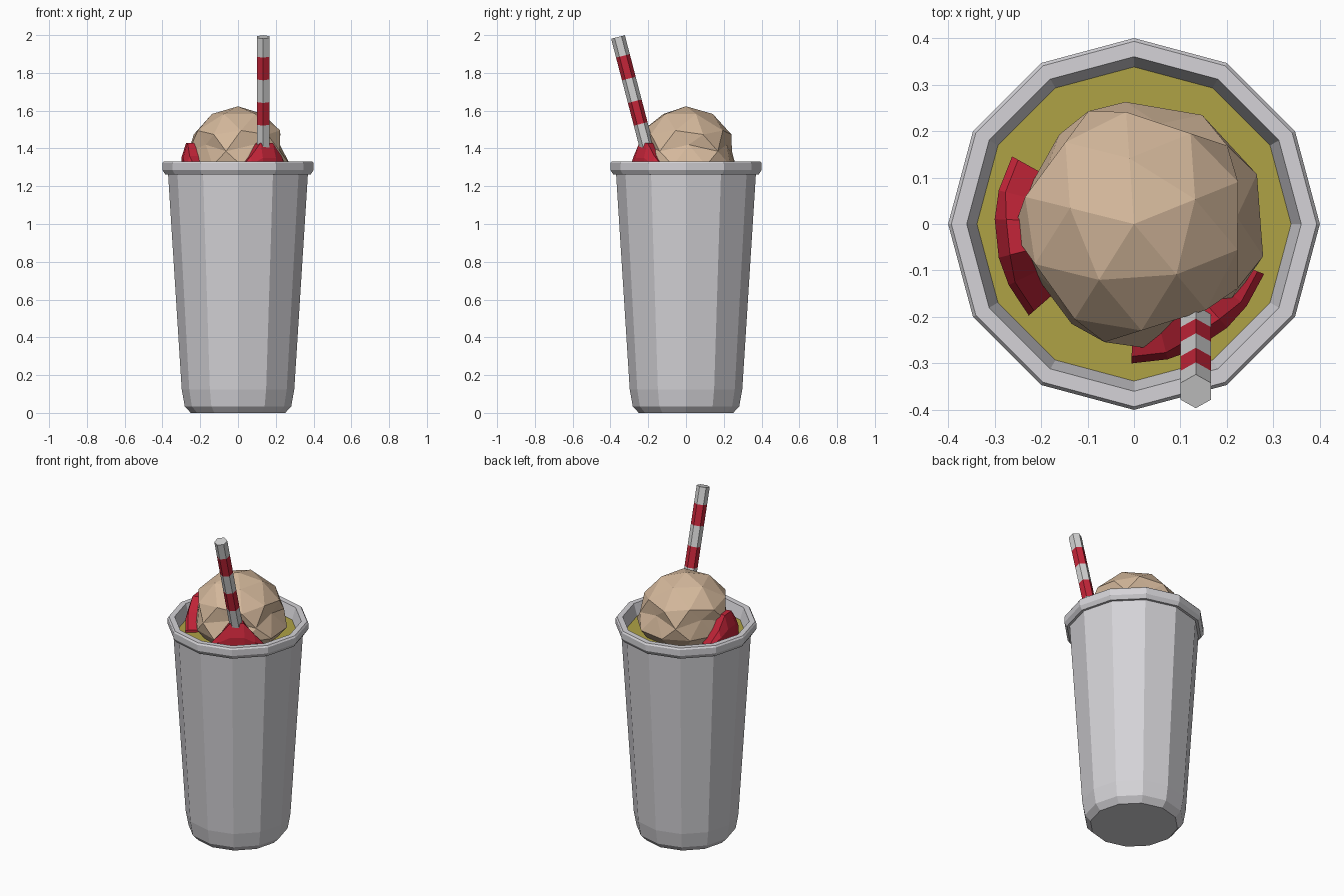
import bpy, bmesh, math
from math import sin, cos, radians, pi
from mathutils import Vector, Matrix

cube = bpy.data.objects.get("Cube")
if cube:
    bpy.data.objects.remove(cube, do_unlink=True)


def material(name, rgb):
    m = bpy.data.materials.new(name)
    m.use_nodes = True
    m.diffuse_color = (*rgb, 1)
    bsdf = next(n for n in m.node_tree.nodes if n.type == 'BSDF_PRINCIPLED')
    bsdf.inputs["Base Color"].default_value = (*rgb, 1)
    bsdf.inputs["Roughness"].default_value = 0.8
    return m


GREY = material("cup_grey", (0.66, 0.65, 0.68))
WHITE = material("straw_white", (0.64, 0.64, 0.64))
RED = material("red", (0.55, 0.018, 0.04))
CREAM = material("cream_tan", (0.66, 0.48, 0.33))
YELLOW = material("drink_yellow", (0.43, 0.36, 0.06))


def finish(name, bm, *mats):
    bmesh.ops.recalc_face_normals(bm, faces=bm.faces)
    mesh = bpy.data.meshes.new(name)
    bm.to_mesh(mesh)
    bm.free()
    for m in mats:
        mesh.materials.append(m)
    ob = bpy.data.objects.new(name, mesh)
    bpy.context.collection.objects.link(ob)
    return ob


def skin(bm, rings):
    """Bridge equal rings of points and cap both ends."""
    loops = [[bm.verts.new(p) for p in ring] for ring in rings]
    n = len(loops[0])
    for a, b in zip(loops, loops[1:]):
        for i in range(n):
            j = (i + 1) % n
            bm.faces.new((a[i], a[j], b[j], b[i]))
    bm.faces.new(loops[0][::-1])
    bm.faces.new(loops[-1])


def circle(r, z, n=12):
    return [(r * cos(2 * pi * i / n), r * sin(2 * pi * i / n), z) for i in range(n)]


# Cup: one lathed profile, up the outside, over the rim and down inside
profile = [(0.25, 0), (0.282, 0.035), (0.298, 0.125), (0.37, 1.262), (0.385, 1.262),
           (0.4, 1.285), (0.4, 1.322), (0.393, 1.332), (0.36, 1.332), (0.335, 1.25)]
bm = bmesh.new()
skin(bm, [circle(r, z) for r, z in profile])
finish("cup", bm, GREY)

# Drink surface
bm = bmesh.new()
bm.faces.new([bm.verts.new(p) for p in circle(0.338, 1.26)])
finish("drink", bm, YELLOW)

# Scoop: faceted ball with a ragged skirt below the dome
bm = bmesh.new()
bmesh.ops.create_icosphere(bm, subdivisions=2, radius=0.27,
                           matrix=Matrix.Rotation(radians(22), 4, 'Z'))
for v in bm.verts:
    angle = math.atan2(v.co.y, v.co.x)
    height = v.co.z / 0.27
    r, z = v.co.xy.length, v.co.z + 1.353
    if abs(height) < 0.1:
        step = round((math.degrees(angle) - 40) / 36)
        r, z = ((0.262, 1.385), (0.222, 1.42))[step % 2]
    elif -0.6 < height < 0:
        r, z = 0.265 + 0.022 * cos(angle), 1.31
    v.co = (r * cos(angle), r * sin(angle), z)
finish("scoop", bm, CREAM)

# Syrup: two arched drips beside the scoop
stations = [(-35, 1.275, 0.285), (-20, 1.36, 0.285), (-8, 1.43, 0.275),
            (8, 1.43, 0.275), (20, 1.36, 0.285), (35, 1.275, 0.285)]
for name, centre in (("syrup_front", -56), ("syrup_side", 186)):
    bm = bmesh.new()
    rings = []
    for offset, top, outer in stations:
        a = radians(centre + offset)
        section = [(0.2, 1.24), (0.3, 1.24), (0.3, (top + 1.25) / 2 + 0.01),
                   (outer, top), (0.2, top)]
        rings.append([(r * cos(a), r * sin(a), z) for r, z in section])
    skin(bm, rings)
    finish(name, bm, RED)

# Straw: leaning hexagonal tube with red bands
low, high = Vector((0.133, -0.18, 1.3)), Vector((0.133, -0.36, 1.99))
turn = (high - low).to_track_quat('Z', 'Y')
rings = []
for level in (1.3, 1.53, 1.65, 1.77, 1.89, 1.99):
    mid = low.lerp(high, (level - low.z) / (high.z - low.z))
    ring = []
    for i in range(6):
        a = radians(90 + 60 * i)
        ring.append(mid + turn @ Vector((0.0375 * cos(a), 0.0375 * sin(a), 0)))
    rings.append(ring)
bm = bmesh.new()
skin(bm, rings)
for f in bm.faces:
    z = f.calc_center_median().z
    f.material_index = int(1.53 < z < 1.65 or 1.77 < z < 1.89)
finish("straw", bm, WHITE, RED)
